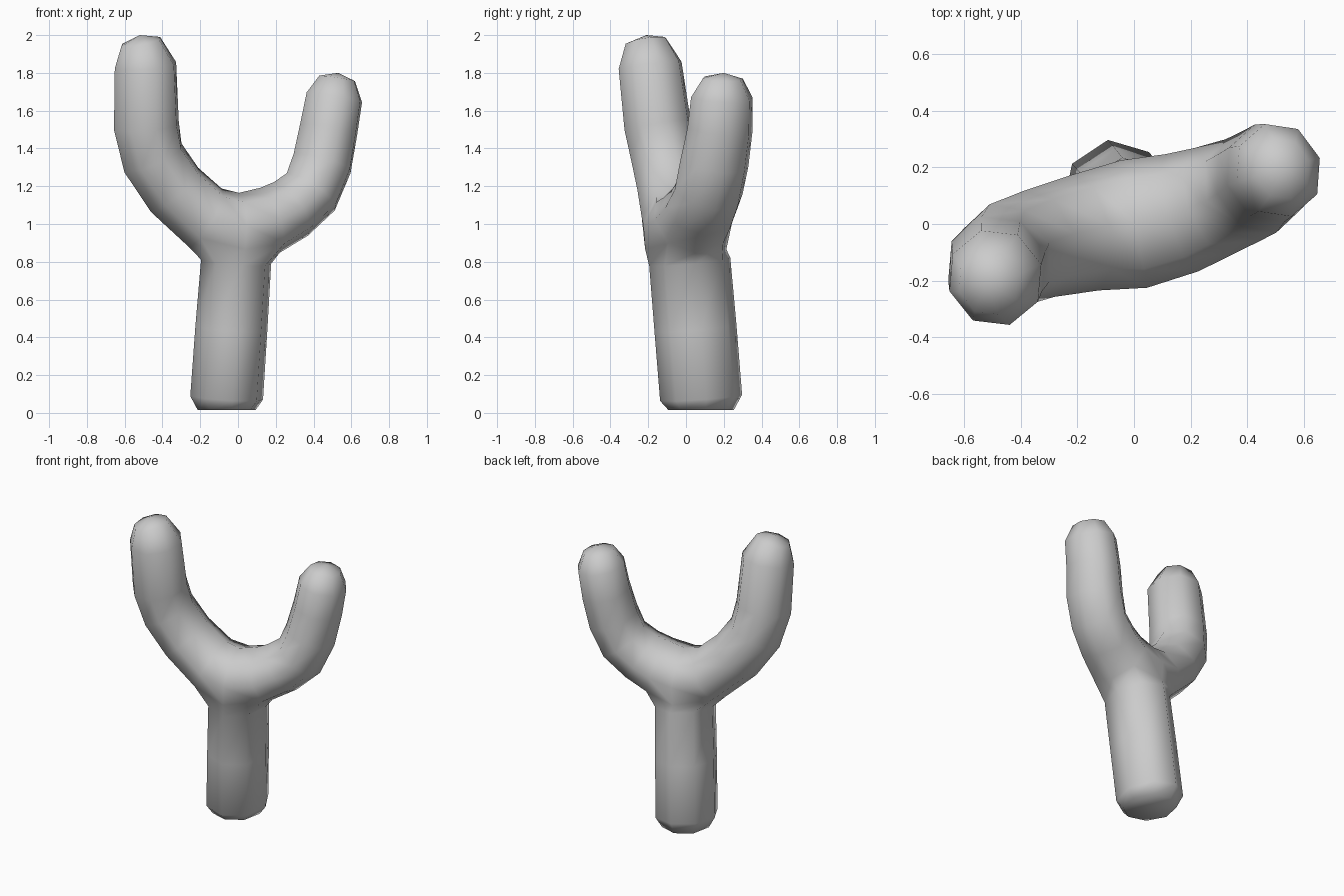
import bpy, bmesh, math
from mathutils import Vector

cube = bpy.data.objects.get("Cube")
if cube:
    bpy.data.objects.remove(cube, do_unlink=True)

SIDES = 8
bm = bmesh.new()


def make_rings(path, depth_axis):
    """Octagonal rings across a path of (x, y, z, in-plane radius, depth radius)."""
    centres = [Vector(p[:3]) for p in path]
    rings = []
    for i, p in enumerate(path):
        t = (centres[min(i + 1, len(path) - 1)] - centres[max(i - 1, 0)]).normalized()
        n = (depth_axis - t * depth_axis.dot(t)).normalized()
        b = t.cross(n)
        ring = []
        for k in range(SIDES):
            a = math.tau * k / SIDES
            ring.append(bm.verts.new(centres[i] + n * p[4] * math.cos(a) + b * p[3] * math.sin(a)))
        rings.append(ring)
    return rings


def skin(a, b, skip=()):
    for k in range(SIDES):
        if k not in skip:
            j = (k + 1) % SIDES
            bm.faces.new((a[k], a[j], b[j], b[k]))


def cap(ring, tip):
    pole = bm.verts.new(tip)
    for k in range(SIDES):
        bm.faces.new((ring[k], ring[(k + 1) % SIDES], pole))


def around(verts):
    """Sort a loop by angle about its own vertical axis."""
    c = sum((v.co for v in verts), Vector()) / len(verts)
    return sorted(verts, key=lambda v: (math.atan2(v.co.y - c.y, v.co.x - c.x) + 0.1) % math.tau)


# Both prongs: one tube from the taller tip, through the crotch, to the shorter tip
fork_path = [
    (-.515, -.21, 1.965, .11, .115),
    (-.49, -.19, 1.84, .17, .175),
    (-.485, -.15, 1.52, .18, .185),
    (-.45, -.11, 1.35, .175, .19),
    (-.335, -.07, 1.18, .175, .195),
    (-.17, -.03, 1.03, .18, .21),
    (0, 0, .99, .175, .23),
    (.17, .04, 1.02, .18, .215),
    (.28, .08, 1.08, .17, .2),
    (.385, .12, 1.17, .165, .19),
    (.445, .15, 1.32, .165, .19),
    (.48, .18, 1.5, .16, .18),
    (.51, .19, 1.67, .155, .17),
    (.525, .195, 1.77, .1, .11),
]
MID = 6
fork_axis = Vector((-.28, .96, 0))
fork = make_rings(fork_path, fork_axis)
for i in range(len(fork) - 1):
    # The underside beside the middle ring stays open for the handle
    skin(fork[i], fork[i + 1], skip=(5, 6) if i in (MID - 1, MID) else ())
cap(fork[0], (-.52, -.21, 2.0))
cap(fork[-1], (.53, .2, 1.8))

# Widen the opening to the depth of the handle
for k in (5, 7):
    v = fork[MID][k]
    v.co.x *= 1.3
    v.co.y *= 1.35

# Handle, leaning slightly, with a rounded flat foot
handle = make_rings([
    (-.06, .08, .015, .155, .175),
    (-.06, .08, .08, .195, .22),
    (-.035, .05, .45, .193, .22),
    (-.01, .02, .8, .188, .218),
], Vector((-.15, .99, 0)))
for a, b in zip(handle, handle[1:]):
    skin(a, b)
bm.faces.new(handle[0])

# Join the handle to the opening
opening = [fork[i][k] for i in (MID - 1, MID + 1) for k in (5, 6, 7)]
opening += [fork[MID][5], fork[MID][7]]
skin(around(handle[-1]), around(opening))

bmesh.ops.recalc_face_normals(bm, faces=bm.faces)
mesh = bpy.data.meshes.new("forked_branch")
bm.to_mesh(mesh)
bm.free()

grey = bpy.data.materials.new("plain grey")
grey.use_nodes = True
colour = (.6, .6, .6, 1)
grey.diffuse_color = colour
grey.node_tree.nodes["Principled BSDF"].inputs["Base Color"].default_value = colour
mesh.materials.append(grey)

branch = bpy.data.objects.new("forked_branch", mesh)
bpy.context.collection.objects.link(branch)
bpy.context.view_layer.objects.active = branch
branch.select_set(True)
bpy.ops.object.shade_smooth_by_angle(angle=math.radians(85))
